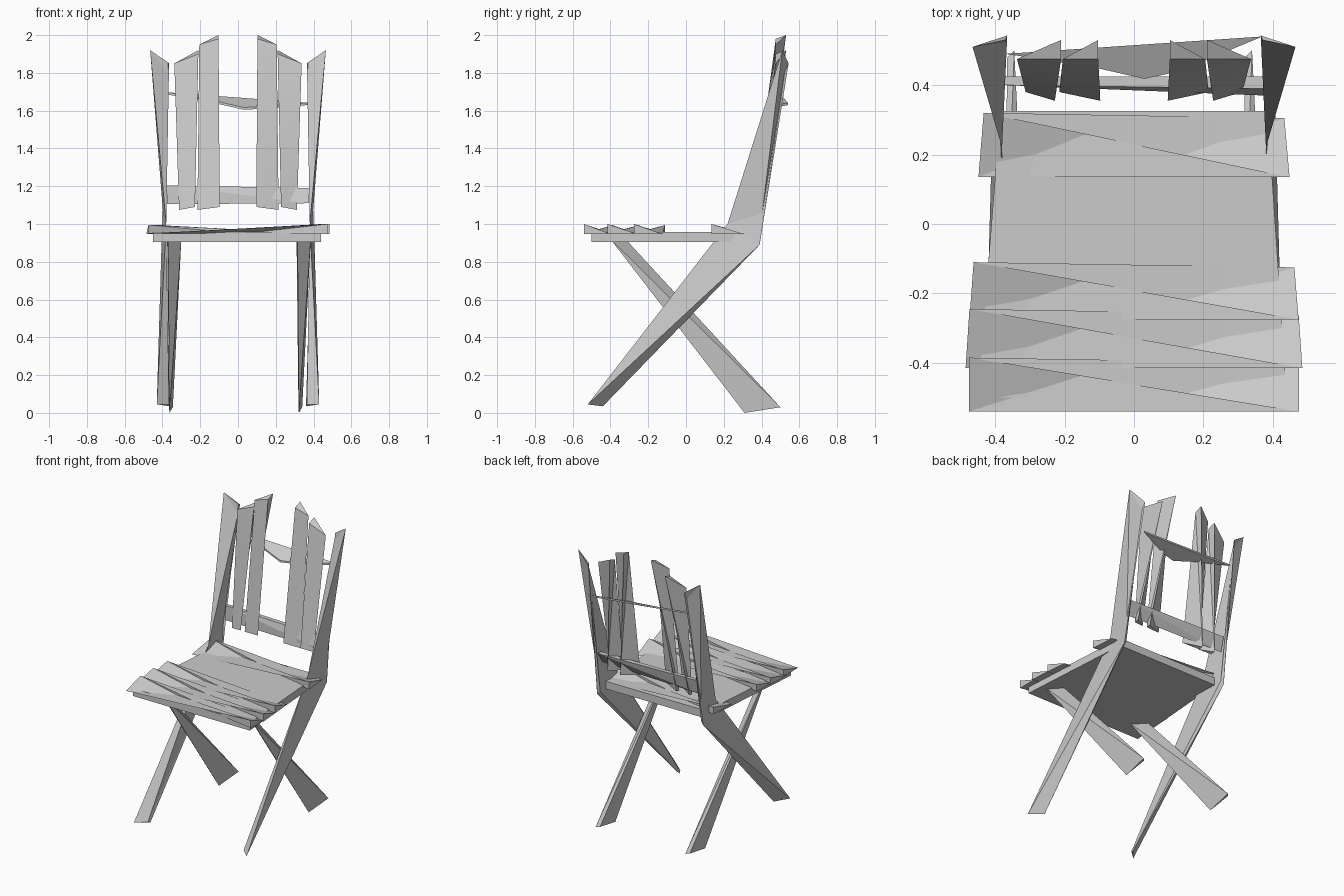
import bpy, bmesh, math

if "Cube" in bpy.data.objects:
    bpy.data.objects.remove(bpy.data.objects["Cube"])


def mesh_object(name, verts, faces, smooth=False):
    mesh = bpy.data.meshes.new(name)
    mesh.from_pydata(verts, [], faces)
    bm = bmesh.new()
    bm.from_mesh(mesh)
    bmesh.ops.recalc_face_normals(bm, faces=bm.faces)
    bm.to_mesh(mesh)
    bm.free()
    obj = bpy.data.objects.new(name, mesh)
    bpy.context.collection.objects.link(obj)
    if smooth:
        bpy.ops.object.select_all(action='DESELECT')
        obj.select_set(True)
        bpy.context.view_layer.objects.active = obj
        bpy.ops.object.shade_smooth_by_angle(angle=math.radians(30))
    return obj


def loft(name, sections, side=1, dx=0, smooth=False):
    """Skin matching cross-sections into a closed, twisted board."""
    n = len(sections[0])
    verts = [(side * x + dx, y, z) for s in sections for x, y, z in s]
    faces = [tuple(range(n)), tuple(range(len(verts) - n, len(verts)))]
    for k in range(len(sections) - 1):
        for i in range(n):
            j = (i + 1) % n
            a, b, c, d = k * n + i, k * n + j, k * n + n + j, k * n + n + i
            faces += [(a, b, c), (a, c, d)]
    return mesh_object(name, verts, faces, smooth)


# Long posts: front foot, knee behind the seat, top of the back (mirrored)
post = [
    [(0.43, -0.52, 0.045), (0.36, -0.44, 0.035), (0.365, -0.46, 0.045)],
    [(0.38, 0.22, 1.0), (0.405, 0.39, 0.89), (0.385, 0.385, 0.91)],
    [(0.465, 0.51, 1.92), (0.365, 0.543, 1.85), (0.37, 0.53, 1.855)],
]
# Short legs: both twist the same way, so the left one is a shifted copy
leg = [
    [(0.34, 0.50, 0.03), (0.322, 0.31, 0.0), (0.32, 0.48, 0.03)],
    [(0.31, -0.32, 0.92), (0.385, -0.40, 0.92), (0.315, -0.345, 0.92)],
]
for label, side, dx in (("right", 1, 0), ("left", -1, -0.685)):
    loft(f"{label}_post", post, side)
    loft(f"{label}_short_leg", leg, 1, dx)

# Seat panel, narrower at the back
outline = [(-0.45, -0.50), (0.44, -0.50), (0.385, 0.325), (-0.385, 0.325)]
loft("seat", [[(x, y, z) for x, y in outline] for z in (0.905, 0.958)])

# Seat planks: thick along the back at the left end, along the front at the right
# half width at front, half width at back, front y, back y
planks = [
    (0.475, 0.475, -0.54, -0.385),
    (0.485, 0.474, -0.415, -0.245),
    (0.474, 0.462, -0.275, -0.11),
    (0.448, 0.433, 0.135, 0.32),
]
for i, (wf, wb, yf, yb) in enumerate(planks):
    loft(f"seat_plank_{i + 1}", [
        [(-wf, yf, 0.95), (-wb, yb, 0.995), (-wb, yb, 0.947)],
        [(wf, yf, 1.0), (wb, yb - 0.015, 0.947), (wf, yf, 0.947)],
    ], smooth=True)

# Back slats: inner x and outer x at bottom and top, inner and outer top z
slats = [
    (0.097, 0.215, 0.103, 0.205, 2.0, 1.95),
    (0.228, 0.312, 0.21, 0.337, 1.92, 1.85),
]
for label, side in (("right", 1), ("left", -1)):
    for i, (bi, bo, ti, to, zi, zo) in enumerate(slats):
        loft(f"{label}_slat_{i + 1}", [
            [(bi, 0.355, 1.09), (bo, 0.38, 1.075), (bo, 0.41, 1.08)],
            [(ti, 0.475, zi - 0.02), (to, 0.475, zo), (ti, 0.53, zi)],
        ], side, smooth=True)

# Lower back rail
loft("lower_rail", [
    [(-0.375, 0.40, 1.105), (-0.375, 0.425, 1.205), (-0.375, 0.40, 1.205)],
    [(0.375, 0.37, 1.11), (0.375, 0.425, 1.19), (0.375, 0.39, 1.19)],
])

# Upper back rail: a thin splinter pointing forward in the middle
splinter = [(-0.37, 0.49, 1.685), (0.37, 0.54, 1.63), (0.13, 0.44, 1.61),
            (0.03, 0.418, 1.605), (-0.11, 0.45, 1.637)]
loft("upper_rail", [[(x, y, z + h) for x, y, z in splinter] for h in (0, 0.012)])
